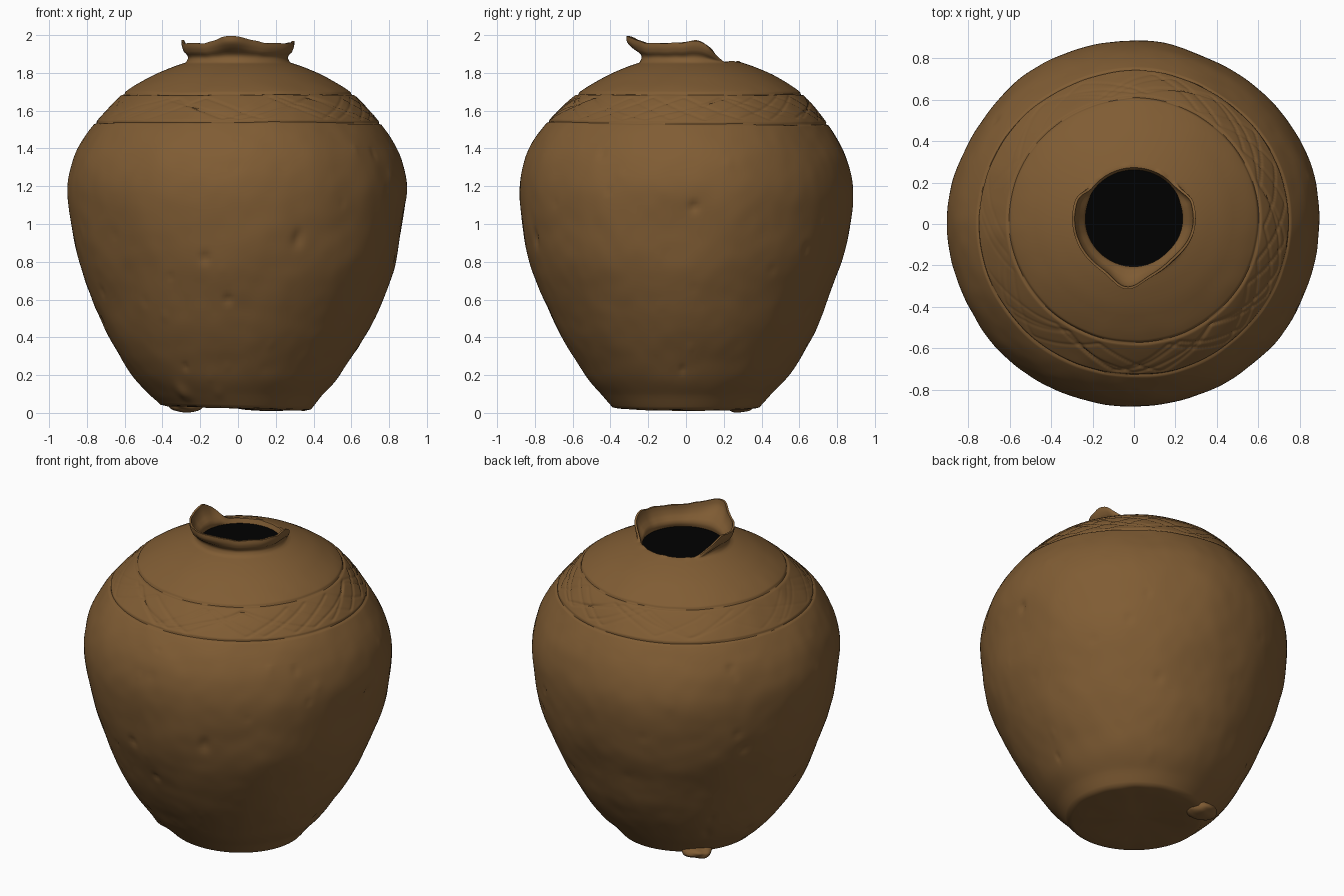
import bpy, bmesh, math, random
from mathutils import Matrix, Vector, noise

cube = bpy.data.objects.get("Cube")
if cube:
    bpy.data.objects.remove(cube)
random.seed(4)
SEG = 320


def flat_material(name, color, rough):
    m = bpy.data.materials.new(name)
    m.use_nodes = True
    m.diffuse_color = color
    b = m.node_tree.nodes["Principled BSDF"]
    b.inputs["Base Color"].default_value = color
    b.inputs["Roughness"].default_value = rough
    return m


clay = flat_material("brown clay", (0.216, 0.108, 0.034, 1), 0.9)
black = flat_material("black opening", (0, 0, 0, 1), 1.0)

# Outer wall profile: radius, height
WALL = [(0.395, 0.03), (0.45, 0.09), (0.55, 0.2), (0.675, 0.4), (0.765, 0.6), (0.84, 0.8),
        (0.88, 1.0), (0.893, 1.17), (0.873, 1.3), (0.83, 1.41), (0.745, 1.54), (0.61, 1.685),
        (0.47, 1.775), (0.36, 1.825), (0.275, 1.855)]


def spline(points, spacing):
    """Catmull-Rom curve through the points, sampled by a spacing rule."""
    p = [Vector(q) for q in points]
    p = [2 * p[0] - p[1]] + p + [2 * p[-1] - p[-2]]
    out = []
    for a, b, c, d in zip(p, p[1:], p[2:], p[3:]):
        n = max(2, round((c - b).length / spacing((b.y + c.y) / 2)))
        for i in range(n):
            t = i / n
            out.append(0.5 * (2 * b + (c - a) * t + (2 * a - 5 * b + 4 * c - d) * t * t
                              + (3 * b - a - 3 * c + d) * t ** 3))
    return out + [p[-2]]


def smooth(a, b, x):
    t = min(1, max(0, (x - a) / (b - a)))
    return t * t * (3 - 2 * t)


def bump(x, w):
    return math.exp(-(x / w) ** 2)


def turn(a):
    return (a + math.pi) % math.tau - math.pi


# Chips in the wall: angle, height, size, depth
dents = [(random.uniform(-math.pi, math.pi), random.uniform(0.1, 1.45),
          random.uniform(0.012, 0.028), random.uniform(-0.004, 0.009)) for _ in range(60)]
dents += [(-1.78, 0.82, 0.025, 0.012), (-1.64, 0.6, 0.022, 0.012), (-1.2, 0.91, 0.03, 0.01),
          (0.05, 1.09, 0.025, 0.016), (-2.2, 0.11, 0.04, -0.015), (0.0, 0.98, 0.17, 0.018)]


def groove(a, z):
    """Depth of the incised rings and the braided band between them."""
    low, high = 1.535 - 0.006 * math.sin(a), 1.69
    wave = 0.004 * noise.noise((3 * math.cos(a), 3 * math.sin(a), 7))
    d = 0.008 * bump(z - low - wave, 0.005) + 0.008 * bump(z - high - wave, 0.005)
    if low < z < high:
        mask = 0.3 + 0.7 * smooth(-0.9, 0.1, math.cos(a + 0.2))
        for k, n in enumerate((5, 7, 7, 8)):
            tri = math.asin(math.sin(n * a + 1.9 * k)) / 1.571
            line = 1.613 + 0.058 * tri + 3 * wave
            d += 0.005 * mask * bump(z - line, 0.005)
    return d


def wall_point(r, z, nr, nz, a):
    c, s = math.cos(a), math.sin(a)
    body = smooth(0.0, 0.3, z) * (1 - smooth(1.6, 1.85, z))
    q = Vector((c * r, s * r, z))
    off = body * (0.014 * noise.noise(q * 1.8) + 0.005 * noise.noise(q * 4.5)
                  + 0.002 * noise.noise(q * 11))
    for da, dz, w, depth in dents:
        if abs(z - dz) < 2.5 * w:
            off -= depth * bump(math.hypot(turn(a - da) * r, z - dz), w)
    if 1.49 < z < 1.73:
        off -= groove(a, z)
    rr = r + nr * off
    x = rr * c * 1.005 - 0.012 * (1 - smooth(0, 0.5, z))
    y = rr * s * 0.985 + 0.025 * smooth(1.45, 1.8, z)
    z = z + nz * off - 0.012 * c * (1 - smooth(0.03, 0.1, z))
    return Vector((x, y, z))


def rim_top(a):
    """Broken rim: tall spout in front, missing piece at the back."""
    s = math.sin(a)
    h = 1.957 - 0.1 * smooth(0.2, 0.72, s) + 0.038 * bump(turn(a + 1.66), 0.36)
    h += 0.012 * noise.noise((4 * math.cos(a), 4 * s, 2)) + 0.012 * bump(s, 0.2)
    return max(h, 1.858)


def neck_point(u, inner, a):
    c, s = math.cos(a), math.sin(a)
    top = rim_top(a)
    tall = smooth(1.858, 1.95, top)
    spout = 0.05 * bump(turn(a + 1.68), 0.26)
    r = 0.275 + tall * (-0.012 * math.sin(math.pi * min(1, 2 * u)) + (0.022 + spout) * smooth(0.2, 0.85, u))
    r -= 0.02 * tall * bump(turn(a + 0.8), 0.4) * u + 0.012 * (1 - tall) * u
    z = 1.855 + (top - 1.855) * u
    if inner:
        r -= 0.012 + (1 - u) * 0.024
        z -= (1 - u) * 0.025
    return Vector((r * c * 1.005, r * s * 0.985 + 0.025, z))


# Rows of the whole surface from the base, over the rim and down inside the neck
curve = spline(WALL, lambda z: 0.0055 if 1.45 < z < 1.75 else 0.022)
angles = [math.tau * i / SEG for i in range(SEG)]
rows = []
for i, p in enumerate(curve):
    t = (curve[min(i + 1, len(curve) - 1)] - curve[max(i - 1, 0)]).normalized()
    rows.append([wall_point(p.x, p.y, t.y, -t.x, a) for a in angles])
for k in range(1, 13):
    rows.append([neck_point(k / 12, False, a) for a in angles])
for k in range(8, -1, -1):
    rows.append([neck_point(k / 8, True, a) for a in angles])


def bridge(bm, lower, upper):
    for i in range(SEG):
        n = (i + 1) % SEG
        bm.faces.new((lower[i], lower[n], upper[n], upper[i]))


bm = bmesh.new()
grid = [[bm.verts.new(p) for p in row] for row in rows]
for lower, upper in zip(grid, grid[1:]):
    bridge(bm, lower, upper)

# Rough closed base
ring = grid[0]
for k in (0.93, 0.7, 0.4, 0.15):
    inner = [bm.verts.new((v.co.x * k, v.co.y * k, v.co.z - 0.006 + 0.005 * noise.noise(v.co * k * 9)))
             for v in grid[0]]
    bridge(bm, inner, ring)
    ring = inner
bm.faces.new(ring[::-1])


def add_object(name, bm, mat):
    me = bpy.data.meshes.new(name)
    bm.to_mesh(me)
    bm.free()
    ob = bpy.data.objects.new(name, me)
    bpy.context.collection.objects.link(ob)
    me.materials.append(mat)
    bpy.ops.object.select_all(action="DESELECT")
    ob.select_set(True)
    bpy.context.view_layer.objects.active = ob
    bpy.ops.object.shade_smooth_by_angle(angle=math.radians(50))


add_object("jar", bm, clay)

# Black disc that closes the neck
bm = bmesh.new()
bmesh.ops.create_circle(bm, cap_ends=True, radius=0.242, segments=96,
                        matrix=Matrix.Translation((0.003, 0.027, 1.832)))
add_object("neck_opening", bm, black)

# Lump of clay stuck under the base edge
bm = bmesh.new()
bmesh.ops.create_icosphere(bm, subdivisions=4, radius=1)
for v in bm.verts:
    v.co *= 1 + 0.15 * noise.noise(v.co * 1.5)
    v.co = Vector((v.co.x * 0.095 - 0.27, v.co.y * 0.075 + 0.285, max(0, v.co.z * 0.04 + 0.043)))
add_object("base_lump", bm, clay)
